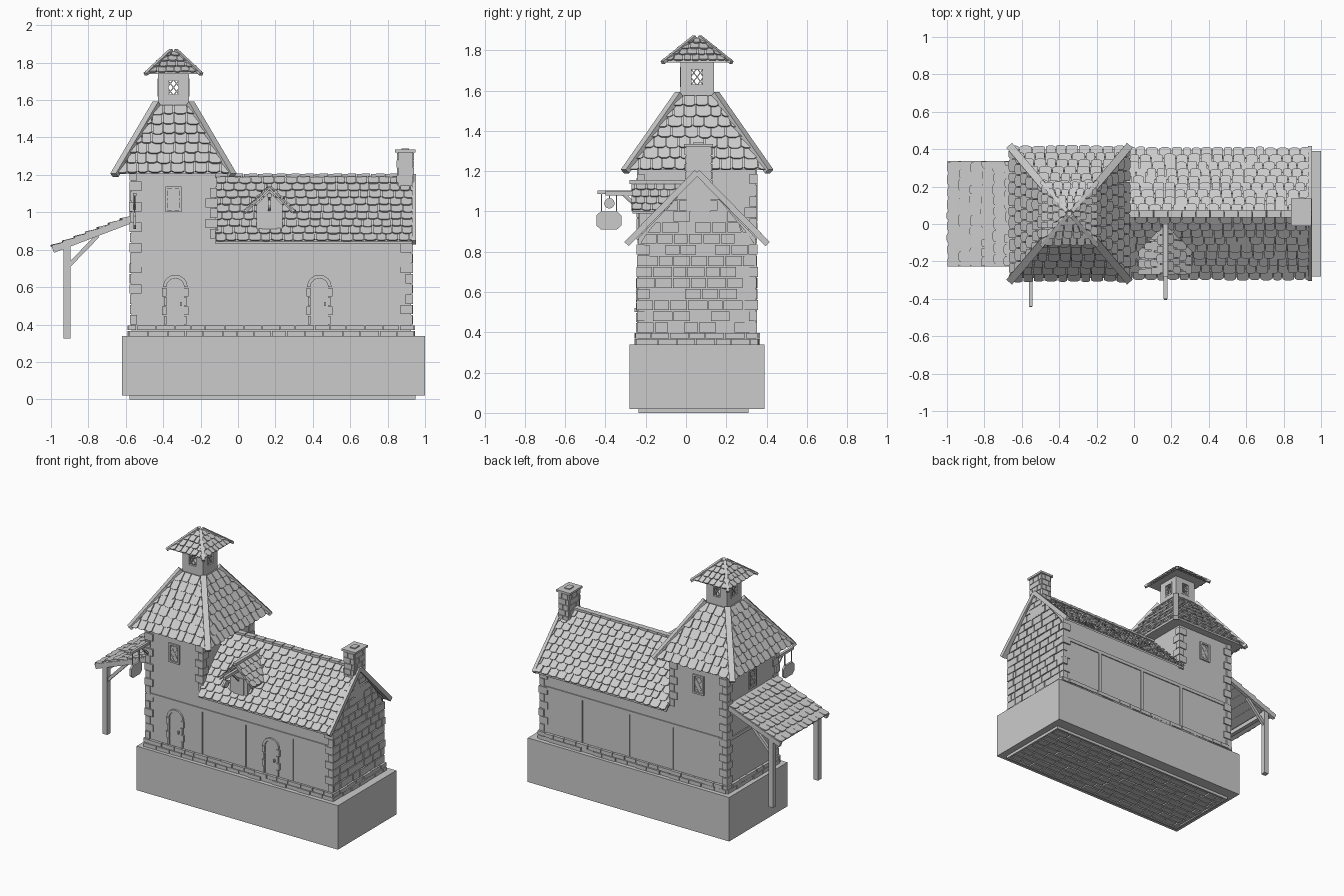
import bpy, bmesh, math, random
from mathutils import Vector as V

random.seed(4)
if "Cube" in bpy.data.objects:
    bpy.data.objects.remove(bpy.data.objects["Cube"])

stone = bpy.data.materials.new("plain grey")
stone.use_nodes = True
GREY = (0.6, 0.6, 0.6, 1)
stone.diffuse_color = GREY
stone.node_tree.nodes["Principled BSDF"].inputs["Base Color"].default_value = GREY

X, Y, Z = V((1, 0, 0)), V((0, 1, 0)), V((0, 0, 1))
SIDES = (X, Y, -X, -Y)
MID = 0.055                      # centre line of the building in y
TX = -0.345                      # tower centre in x
FRONT, BACK = -0.235, 0.345      # long walls
LEFT, SPLIT, RIGHT = -0.57, -0.12, 0.925
EAVE, RIDGE = 0.83, 1.19


def finish(bm, name):
    bmesh.ops.recalc_face_normals(bm, faces=bm.faces)
    mesh = bpy.data.meshes.new(name)
    bm.to_mesh(mesh)
    bm.free()
    mesh.materials.append(stone)
    bpy.context.collection.objects.link(bpy.data.objects.new(name, mesh))


def loft(bm, ring_a, ring_b):
    """Closed solid between two matching rings."""
    a, b = [[bm.verts.new(p) for p in ring] for ring in (ring_a, ring_b)]
    bm.faces.new(a)
    bm.faces.new(b[::-1])
    for i in range(len(a)):
        j = (i + 1) % len(a)
        bm.faces.new((a[i], b[i], b[j], a[j]))


def rect(cx, cy, hx, hy, z):
    return [V((cx + sx * hx, cy + sy * hy, z)) for sx, sy in ((-1, -1), (1, -1), (1, 1), (-1, 1))]


def box(bm, lo, hi):
    c, h = [(p + q) / 2 for p, q in zip(lo, hi)], [(q - p) / 2 for p, q in zip(lo, hi)]
    loft(bm, rect(c[0], c[1], h[0], h[1], lo[2]), rect(c[0], c[1], h[0], h[1], hi[2]))


def beam(bm, a, b, w, h, up=Z):
    a, b = V(a), V(b)
    side = (b - a).cross(up).normalized()
    top = side.cross(b - a).normalized()
    ring = [side * w / 2 * s + top * h / 2 * t for s, t in ((-1, -1), (1, -1), (1, 1), (-1, 1))]
    loft(bm, [a + r for r in ring], [b + r for r in ring])


def plate(bm, outline, o, u, v, depth):
    n = u.cross(v).normalized() * depth
    ring = [o + u * p + v * q for p, q in outline]
    loft(bm, ring, [p + n for p in ring])


def tiles(bm, o, u, v, height, rows, width, limit, thick, tilt=0.0, lap=1.0, gap=0.004, rounded=False):
    """Staggered rows of shingles or stones, trimmed to the panel's outline."""
    n, step = u.cross(v).normalized(), height / rows
    for r in range(rows):
        v0 = r * step
        v1 = min(v0 + step * lap, height)
        lo = min(limit(v0)[0], limit(v1)[0])
        hi = max(limit(v0)[1], limit(v1)[1])
        x = lo - width * (0.5 if r % 2 else 0) * random.uniform(0.7, 1)
        while x < hi:
            w = width * random.uniform(0.8, 1.2)
            a, b = x + gap / 2, x + w - gap / 2
            x += w
            drop = random.uniform(0, 0.12) * step if tilt else 0
            q0, q1 = v0 - drop, v1 - (0 if tilt else gap)
            cut = (b - a) * 0.25
            ring = [(a, q1), (a, q0 + cut * 0.6), (a + cut, q0), (b - cut, q0), (b, q0 + cut * 0.6), (b, q1)] \
                if rounded else [(a, q1), (a, q0), (b, q0), (b, q1)]
            ring = [(max(limit(q)[0], min(limit(q)[1], p)), q) for p, q in ring]
            if max(p for p, q in ring) - min(p for p, q in ring) < 0.008:
                continue
            lift = thick * random.uniform(0.75, 1.2)
            low = [o + u * p + v * q + n * tilt * (v1 - q) / (v1 - v0) for p, q in ring]
            loft(bm, low, [p + n * lift for p in low])


def hip_roof(name, hx, hy, z0, tx, ty, z1, rows, width, cap):
    bm = bmesh.new()
    low, high = rect(TX, MID, hx, hy, z0), rect(TX, MID, tx, ty, z1)
    loft(bm, low, high)
    for d in SIDES:
        u = Z.cross(d)
        along_x = abs(d.x) > 0.5
        out, top = (hx, tx) if along_x else (hy, ty)
        base, upper = (hy, ty) if along_x else (hx, tx)
        slope = Z * (z1 - z0) - d * (out - top)
        size = slope.length

        def limit(q, base=base, upper=upper, size=size):
            w = base + (upper - base) * max(0, min(1, q / size))
            return -w, w
        tiles(bm, V((TX, MID, z0)) + d * out, u, slope.normalized(), size, rows, width, limit,
              0.009, 0.012, 1.25, 0.005, True)
    for a, b in zip(low, high):
        tip = (a - b).normalized() * 0.025
        beam(bm, a + tip + Z * 0.012, b + Z * 0.012, cap, cap * 0.7)
    finish(bm, name)


def window(bm, o, d, w, h):
    """Framed diamond lattice standing on a wall whose outward side is d."""
    u = Z.cross(d)
    p = lambda s, t: o + u * s * w / 2 + Z * t * h / 2
    for s in (-1, 1):
        beam(bm, p(s, -1.1), p(s, 1.1), 0.012, 0.02, d)
        beam(bm, p(-1.1, s), p(1.1, s), 0.012, 0.02, d)
    for k in (-1, 0, 1):
        for s in (-1, 1):
            a, b = max(-1, -1 - k), min(1, 1 - k)
            beam(bm, p(a * s, a + k), p(b * s, b + k), 0.005, 0.005, d)


# Base block with a paved underside
bm = bmesh.new()
box(bm, (-0.62, -0.28, 0.02), (1.0, 0.39, 0.34))
finish(bm, "base_block")
bm = bmesh.new()
box(bm, (-0.58, -0.235, 0.012), (0.95, 0.31, 0.03))
for y0, y1 in ((-0.235, -0.22), (0.295, 0.31)):
    box(bm, (-0.58, y0, 0), (0.95, y1, 0.02))
for x0, x1 in ((-0.58, -0.565), (0.935, 0.95)):
    box(bm, (x0, -0.22, 0), (x1, 0.295, 0.02))
tiles(bm, V((0, -0.215, 0.012)), -X, Y, 0.505, 9, 0.1, lambda q: (-0.93, 0.56), 0.009, gap=0.008)
finish(bm, "paved_underside")

# Walls
bm = bmesh.new()
box(bm, (LEFT, FRONT, 0.34), (SPLIT, BACK, 1.23))
finish(bm, "tower_walls")
bm = bmesh.new()
gable = [(FRONT, 0.34), (BACK, 0.34), (BACK, EAVE + 0.04), (MID, RIDGE - 0.02), (FRONT, EAVE + 0.04)]
plate(bm, gable, V((SPLIT, 0, 0)), Y, Z, RIGHT - SPLIT)
finish(bm, "house_walls")

# Rough stone plinth
bm = bmesh.new()
for d in SIDES:
    along = abs(d.x) > 0.5
    o = V((RIGHT if d.x > 0 else LEFT, MID, 0.34)) if along else V(((LEFT + RIGHT) / 2, BACK if d.y > 0 else FRONT, 0.34))
    half = 0.3 if along else (RIGHT - LEFT) / 2 + 0.012
    tiles(bm, o, Z.cross(d), Z, 0.06, 2, 0.09, lambda q, h=half: (-h, h), 0.018)
finish(bm, "plinth_stones")

# Stone gable end, narrowing above the eaves
bm = bmesh.new()


def gable_limit(q):
    w = 0.285 * min(1, max(0.02, (RIDGE - 0.4 - q) / (RIDGE - EAVE - 0.02)))
    return -w, w


tiles(bm, V((RIGHT, MID, 0.4)), Y, Z, RIDGE - 0.42, 14, 0.085, gable_limit, 0.009, gap=0.006)
finish(bm, "gable_stones")

# Corner stones alternating long and short
bm = bmesh.new()
for x, sx, z0, z1 in ((LEFT, 1, 0.4, 1.2), (SPLIT, -1, 0.86, 1.2), (RIGHT, -1, 0.4, 0.84)):
    for y, sy in ((FRONT, 1), (BACK, -1)):
        count = round((z1 - z0) / 0.055)
        for i in range(count):
            z, out = z0 + i * 0.055, random.uniform(0.006, 0.012)
            lx, ly = (0.055, 0.03) if i % 2 else (0.03, 0.055)
            xs = sorted((x - sx * out, x + sx * lx))
            ys = sorted((y - sy * out, y + sy * ly))
            box(bm, (xs[0], ys[0], z), (xs[1], ys[1], z + 0.05))
finish(bm, "corner_stones")

# Timber framing on both long walls and the tower end
bm = bmesh.new()
for y in (FRONT, BACK):
    beam(bm, (LEFT, y, 0.72), (RIGHT, y, 0.72), 0.014, 0.025)
    for x in (-0.13, 0.22, 0.6):
        beam(bm, (x, y, 0.4), (x, y, 0.72), 0.022, 0.014, Y)
beam(bm, (LEFT, FRONT, 0.72), (LEFT, BACK, 0.72), 0.014, 0.025)
finish(bm, "timber_frame")

# Arched doors with stone surrounds
bm = bmesh.new()
for x in (-0.335, 0.435):
    o = V((x, FRONT, 0.4))
    arc = [(math.cos(t * math.pi / 8), math.sin(t * math.pi / 8)) for t in range(9)]
    plate(bm, [(-0.045, 0), (0.045, 0)] + [(0.045 * c, 0.2 + 0.045 * s) for c, s in arc], o, X, Z, 0.006)
    for (c, s), (c2, s2) in zip(arc, arc[1:]):
        plate(bm, [(r * p, 0.2 + r * q) for r, p, q in
                   ((0.047, c, s), (0.066, c, s), (0.066, c2, s2), (0.047, c2, s2))], o, X, Z, 0.013)
    for side in (-1, 1):
        for i in range(4):
            a, b = side * 0.047, side * (0.07 if i % 2 else 0.06)
            z = i * 0.05
            plate(bm, [(a, z), (b, z), (b, z + 0.046), (a, z + 0.046)], o, X, Z, 0.013)
    box(bm, (x + 0.025, FRONT - 0.02, 0.5), (x + 0.034, FRONT, 0.52))
finish(bm, "arched_doors")

# Tower windows
bm = bmesh.new()
for d, reach in ((-Y, MID - FRONT), (Y, BACK - MID), (-X, TX - LEFT)):
    window(bm, V((TX, MID, 1.07)) + d * reach, d, 0.075, 0.125)
finish(bm, "tower_windows")

# House roof
bm = bmesh.new()
run = 0.34
section = [(MID - run, EAVE), (MID, RIDGE - 0.02), (MID + run, EAVE), (MID + run, EAVE + 0.015),
           (MID, RIDGE), (MID - run, EAVE + 0.015)]
plate(bm, section, V((SPLIT, 0, 0)), Y, Z, 0.94 - SPLIT)
for d in (Y, -Y):
    slope = Z * (RIDGE - EAVE - 0.015) - d * run
    tiles(bm, V((0.41, MID, EAVE + 0.01)) + d * run, Z.cross(d), slope.normalized(), slope.length, 9, 0.06,
          lambda q: (-0.53, 0.53), 0.008, 0.011, 1.25, 0.005, True)
    beam(bm, V((0.94, MID, EAVE + 0.008)) + d * (run + 0.01), (0.94, MID, RIDGE + 0.005), 0.022, 0.03)
for i in range(14):
    x = SPLIT + i * 0.0755
    beam(bm, (x, MID, RIDGE + 0.007), (x + 0.072, MID, RIDGE + 0.01), 0.04, 0.016)
finish(bm, "house_roof")

# Chimney
bm = bmesh.new()
box(bm, (0.855, 0.0, 1.0), (0.935, 0.125, 1.32))
for d, reach, half in ((X, 0.04, 0.06), (-X, 0.04, 0.06), (Y, 0.0625, 0.04), (-Y, 0.0625, 0.04)):
    tiles(bm, V((0.895, 0.0625, 1.08)) + d * reach, Z.cross(d), Z, 0.24, 6, 0.05, lambda q, h=half: (-h, h), 0.006)
box(bm, (0.84, -0.01, 1.32), (0.95, 0.135, 1.335))
box(bm, (0.875, 0.035, 1.33), (0.915, 0.09, 1.342))
finish(bm, "chimney")

# Dormer with hoist beam
DX = 0.168
bm = bmesh.new()
plate(bm, [(-0.07, 0.89), (0.07, 0.89), (0.07, 1.04), (0, 1.11), (-0.07, 1.04)], V((DX, 0.0, 0)), X, Z, 0.23)
plate(bm, [(-0.04, 0.91), (0.04, 0.91), (0.04, 1.03), (-0.04, 1.03)], V((DX, -0.23, 0)), X, Z, 0.006)
finish(bm, "dormer_walls")
bm = bmesh.new()
plate(bm, [(-0.13, 0.99), (0, 1.12), (0.13, 0.99), (0.13, 1.0), (0, 1.135), (-0.13, 1.0)], V((DX, 0.02, 0)), X, Z, 0.285)
for d in (X, -X):
    slope = Z * 0.135 - d * 0.13
    tiles(bm, V((DX, -0.125, 1.0)) + d * 0.13, Z.cross(d), slope.normalized(), slope.length, 4, 0.05,
          lambda q: (-0.145, 0.145), 0.007, 0.009, 1.25, 0.005, True)
beam(bm, (DX, -0.28, 1.145), (DX, 0.04, 1.145), 0.025, 0.02)
finish(bm, "dormer_roof")
bm = bmesh.new()
beam(bm, (DX, -0.40, 1.09), (DX, -0.2, 1.09), 0.02, 0.022)
beam(bm, (DX, -0.31, 1.09), (DX, -0.23, 1.01), 0.014, 0.014)
beam(bm, (DX, -0.38, 1.02), (DX, -0.38, 1.09), 0.006, 0.006, X)
wheel = [(0.026 * math.cos(k * math.pi / 6), 0.026 * math.sin(k * math.pi / 6)) for k in range(12)]
plate(bm, wheel, V((DX - 0.008, -0.38, 1.04)), Y, Z, 0.016)
finish(bm, "hoist")

# Hanging sign on the tower front
bm = bmesh.new()
SX = -0.553
beam(bm, (SX, FRONT, 1.095), (SX, -0.44, 1.095), 0.018, 0.018)
beam(bm, (SX, FRONT, 1.01), (SX, -0.32, 1.09), 0.012, 0.012)
for y in (-0.42, -0.345):
    beam(bm, (SX, y, 0.99), (SX, y, 1.09), 0.005, 0.005, X)
octagon = [(-0.062, 0.93), (-0.04, 0.91), (0.04, 0.91), (0.062, 0.93), (0.062, 0.98), (0.04, 1.0), (-0.04, 1.0), (-0.062, 0.98)]
plate(bm, octagon, V((SX - 0.007, -0.383, 0)), Y, Z, 0.014)
finish(bm, "hanging_sign")

# Tower roof, open lantern and its cap
hip_roof("tower_roof", 0.305, 0.345, 1.205, 0.09, 0.09, 1.57, 7, 0.062, 0.04)
bm = bmesh.new()
LH, OH = 0.083, 0.034
box(bm, (TX - LH, MID - LH, 1.53), (TX + LH, MID + LH, 1.625))
box(bm, (TX - LH, MID - LH, 1.71), (TX + LH, MID + LH, 1.75))
for p in rect(TX, MID, (LH + OH) / 2, (LH + OH) / 2, 1.62):
    w = (LH - OH) / 2
    box(bm, (p.x - w, p.y - w, 1.62), (p.x + w, p.y + w, 1.715))
for d in SIDES:
    window(bm, V((TX, MID, 1.667)) + d * (LH - 0.008), d, 0.065, 0.085)
finish(bm, "lantern")
hip_roof("lantern_roof", 0.135, 0.155, 1.74, 0.012, 0.012, 1.855, 4, 0.045, 0.022)

# Lean-to porch on the tower's end
bm = bmesh.new()
slope = V((0.43, 0, 0.165))
o = V((-0.99, MID, 0.808))
for y in (-0.215, 0.325):
    beam(bm, (-0.99, y, 0.8), (LEFT, y, 0.96), 0.025, 0.035)
beam(bm, (-0.99, MID, 0.815), (LEFT, MID, 0.975), 0.55, 0.01)
tiles(bm, o, -Y, slope.normalized(), slope.length, 7, 0.06, lambda q: (-0.28, 0.28), 0.008, 0.011, 1.25, 0.005, True)
finish(bm, "porch_roof")
bm = bmesh.new()
for y in (-0.205, 0.315):
    box(bm, (-0.932, y - 0.018, 0.325), (-0.896, y + 0.018, 0.825))
    beam(bm, (-0.905, y, 0.715), (-0.75, y, 0.875), 0.02, 0.022)
beam(bm, (-0.914, -0.215, 0.805), (-0.914, 0.325, 0.805), 0.03, 0.03)
finish(bm, "porch_frame")
